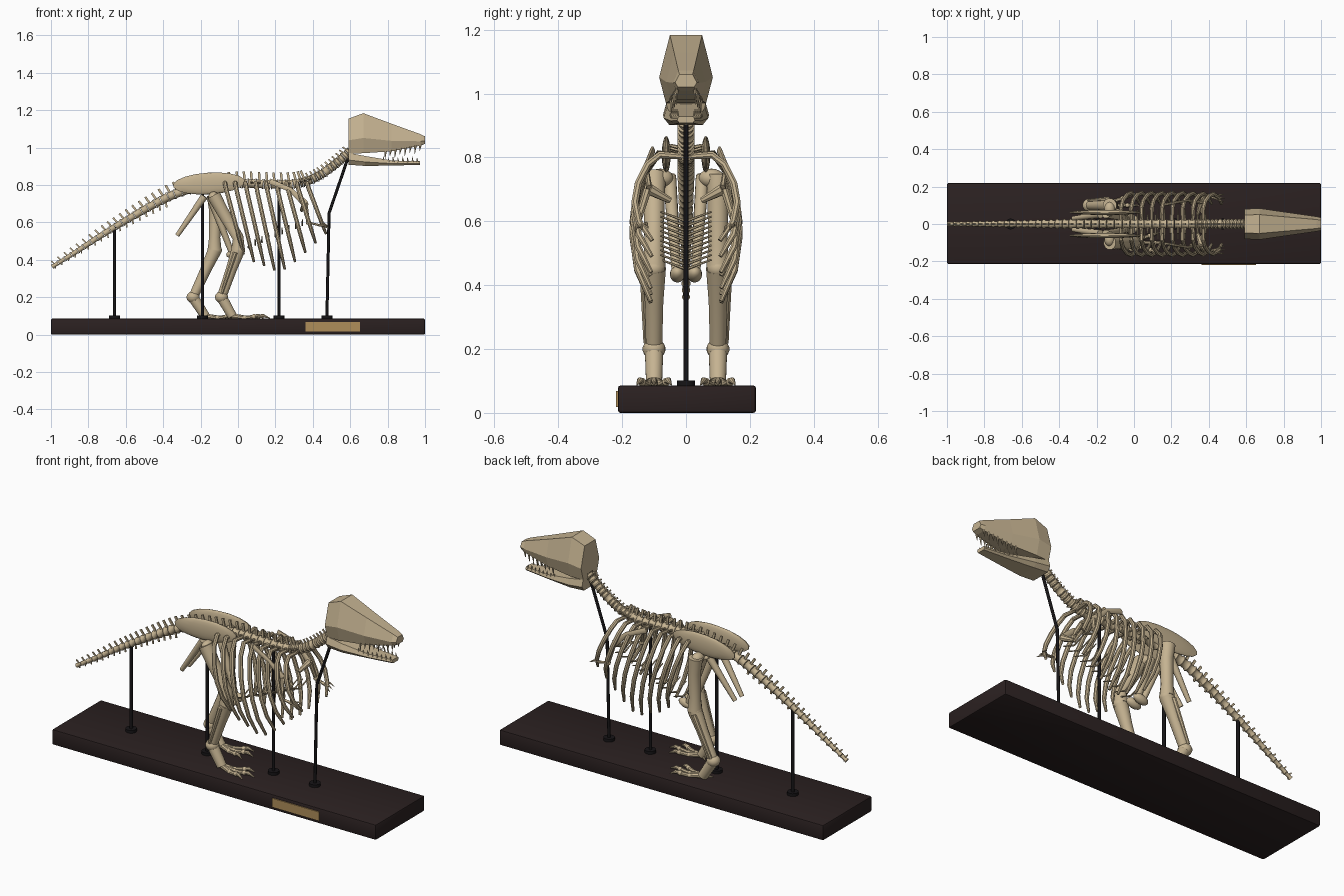
import bpy, bmesh, math
from mathutils import Vector, Matrix
from mathutils.bvhtree import BVHTree

if "Cube" in bpy.data.objects:
    bpy.data.objects.remove(bpy.data.objects["Cube"])


def material(name, rgb):
    m = bpy.data.materials.new(name)
    m.diffuse_color = (*rgb, 1)
    m.use_nodes = True
    m.node_tree.nodes["Principled BSDF"].inputs["Base Color"].default_value = m.diffuse_color
    return m


BONE = material("bone", (0.56, 0.45, 0.285))
WOOD = material("dark wood", (0.024, 0.015, 0.015))
METAL = material("black metal", (0.008, 0.007, 0.008))
BRASS = material("brass", (0.43, 0.27, 0.10))
HOLE = material("skull opening", (0.012, 0.008, 0.007))


def finish(bm, name, mat, smooth=True):
    bmesh.ops.recalc_face_normals(bm, faces=bm.faces)
    me = bpy.data.meshes.new(name)
    bm.to_mesh(me)
    bm.free()
    me.materials.append(mat)
    ob = bpy.data.objects.new(name, me)
    bpy.context.collection.objects.link(ob)
    if smooth:
        bpy.ops.object.select_all(action='DESELECT')
        ob.select_set(True)
        bpy.context.view_layer.objects.active = ob
        bpy.ops.object.shade_smooth_by_angle(angle=math.radians(40))
    return ob


def loft(bm, rings):
    rings = [[bm.verts.new(p) for p in r] for r in rings]
    n = len(rings[0])
    for a, b in zip(rings, rings[1:]):
        for i in range(n):
            bm.faces.new((a[i], a[(i + 1) % n], b[(i + 1) % n], b[i]))
    bm.faces.new(rings[0][::-1])
    bm.faces.new(rings[-1])


def tube(bm, pts, radii, n=8, ref=(0, 1, 0), flat=1.0):
    """Sweep a round section along a polyline; flat scales it along ref."""
    pts = [Vector(p) for p in pts]
    if not isinstance(radii, (list, tuple)):
        radii = [radii] * len(pts)
    rings, ref = [], Vector(ref)
    for i, p in enumerate(pts):
        t = (pts[min(i + 1, len(pts) - 1)] - pts[max(i - 1, 0)]).normalized()
        u = (ref - t * ref.dot(t)).normalized()
        v = t.cross(u)
        rings.append([p + radii[i] * (u * flat * math.cos(a) + v * math.sin(a))
                      for a in (math.tau * (k + 0.5) / n for k in range(n))])
    loft(bm, rings)


def ball(bm, c, s, tilt=0.0):
    m = Matrix.Translation(c) @ Matrix.Rotation(tilt, 4, 'Y') @ Matrix.Diagonal((*s, 1))
    bmesh.ops.create_uvsphere(bm, u_segments=14, v_segments=9, radius=1, matrix=m)


def box(bm, c, s):
    bmesh.ops.create_cube(bm, size=1, matrix=Matrix.Translation(c) @ Matrix.Diagonal((*s, 1)))


# Display base and plaque
bm = bmesh.new()
box(bm, (0, 0.003, 0.043), (2, 0.432, 0.086))
bmesh.ops.bevel(bm, geom=bm.edges[:], offset=0.008, segments=2, affect='EDGES', profile=0.5)
finish(bm, "display_base", WOOD)
bm = bmesh.new()
box(bm, (0.507, -0.215, 0.043), (0.29, 0.008, 0.05))
finish(bm, "plaque", BRASS, False)

# Support rods with foot discs
bm = bmesh.new()
for pts, r in (([(-0.66, 0, 0.08), (-0.66, 0, 0.575)], 0.009),
               ([(-0.19, 0, 0.08), (-0.19, 0, 0.79)], 0.009),
               ([(0.22, 0, 0.08), (0.22, 0, 0.79)], 0.008),
               ([(0.475, 0, 0.08), (0.487, 0, 0.65), (0.595, 0, 0.965)], 0.008)):
    tube(bm, pts, r, 10)
    x = pts[0][0]
    tube(bm, [(x, 0, 0.08), (x, 0, 0.102)], 0.029, 18)
finish(bm, "support_rods", METAL)

# Spine path: smooth curve through key points, walked at even steps
KEYS = [(-0.995, 0.362), (-0.87, 0.44), (-0.74, 0.525), (-0.6, 0.61), (-0.47, 0.685),
        (-0.34, 0.75), (-0.2, 0.79), (0, 0.808), (0.2, 0.803), (0.32, 0.808),
        (0.42, 0.842), (0.52, 0.91), (0.61, 0.99)]
keys = [Vector((x, 0, z)) for x, z in KEYS]
dense = []
for i in range(len(keys) - 1):
    p0, p1, p2, p3 = (keys[min(max(i + k, 0), len(keys) - 1)] for k in (-1, 0, 1, 2))
    for s in range(20):
        t = s / 20
        dense.append(0.5 * (2 * p1 + (p2 - p0) * t + (2 * p0 - 5 * p1 + 4 * p2 - p3) * t * t
                            + (3 * p1 - p0 - 3 * p2 + p3) * t ** 3))
dense.append(keys[-1])
nodes, run = [dense[0]], 0
for a, b in zip(dense, dense[1:]):
    run += (b - a).length
    step = 0.04 if b.x < 0.33 else 0.026
    if run >= step:
        nodes.append(b)
        run -= step

# Vertebrae, upright spines and tail chevrons
bm, sp, ch = bmesh.new(), bmesh.new(), bmesh.new()
for a, b in zip(nodes, nodes[1:]):
    d = (b - a).normalized()
    c, up = (a + b) / 2, Vector((-d.z, 0, d.x))
    g = min(1, (c.x + 1) / 0.65)
    r = 0.012 + 0.016 * g
    tube(bm, [a + (b - a) * f for f in (0.03, 0.25, 0.75, 0.97)], [r, r * 0.8, r * 0.8, r], 10)
    neck = c.x > 0.36
    h = r + (0.016 if neck else 0.016 + 0.02 * g)
    w = 0.006 if neck else 0.005 + 0.004 * g
    tube(sp, [c + up * r * 0.5, c + up * h - d * 0.006], w, 4, flat=0.6)
    if -0.07 < c.x < 0.4:
        for s in (-1, 1):
            tube(sp, [c, c + Vector((0, s * 0.05, 0.012))], [0.008, 0.005], 6, (1, 0, 0))
    if c.x < -0.36:
        tube(ch, [c - up * r * 0.5, c - up * (r + 0.016 * g + 0.004) - d * 0.01], w * 0.8, 4, flat=0.6)
finish(bm, "vertebrae", BONE)
finish(sp, "neural_spines", BONE, False)
finish(ch, "tail_chevrons", BONE, False)

# Ribs: x leans forward as the rib drops
bm = bmesh.new()
for i, zb in enumerate((0.43, 0.39, 0.37, 0.345, 0.35, 0.39, 0.44, 0.49, 0.54)):
    xt, wide = -0.07 + 0.055 * i, 1 - 0.012 * max(0, i - 5)
    for s in (-1, 1):
        pts = [(xt + 0.1 * max(0, f), s * y * wide, 0.803 - (0.803 - zb) * f) for y, f in
               ((0.012, 0), (0.085, -0.02), (0.125, 0.1), (0.155, 0.32), (0.166, 0.55), (0.152, 0.78), (0.11, 1))]
        tube(bm, pts, [0.01, 0.012, 0.012, 0.012, 0.012, 0.011, 0.007], 8, (1, 0, 0))
finish(bm, "ribs", BONE)

# Belly ribs: thin shallow V shapes along a sloping line
bm = bmesh.new()
for i in range(11):
    f = i / 10
    x, z = 0.02 + 0.36 * f, 0.45 + 0.15 * f
    tube(bm, [(x, -0.08, z + 0.03), (x, 0, z), (x, 0.08, z + 0.03)], [0.003, 0.005, 0.003], 6, (1, 0, 0))
finish(bm, "belly_ribs", BONE)

# Pelvis
bm = bmesh.new()
for s in (-1, 1):
    ball(bm, (-0.155, s * 0.062, 0.808), (0.198, 0.014, 0.058), -0.06)
    tube(bm, [(-0.15, s * 0.052, 0.74), (-0.035, s * 0.03, 0.44)], [0.022, 0.015], 10)
    ball(bm, (-0.02, s * 0.027, 0.434), (0.045, 0.024, 0.024), -0.25)
    tube(bm, [(-0.18, s * 0.05, 0.74), (-0.325, s * 0.03, 0.53)], [0.02, 0.012], 10)
finish(bm, "pelvis", BONE)

# Hind legs: near one strides forward
for s, name, knee, ankle, foot in ((-1, "near", 0.0, -0.088, -0.03), (1, "far", -0.125, -0.24, -0.175)):
    y = s * 0.1
    bm = bmesh.new()
    tube(bm, [(-0.13, y, 0.745), (-0.12 + (knee + 0.12) * 0.3, y, 0.66),
              (knee, y, 0.52), (knee, y, 0.455)], [0.038, 0.034, 0.031, 0.038], 12)
    ball(bm, (-0.13, s * 0.08, 0.735), (0.03, 0.04, 0.03))
    ball(bm, (knee, y, 0.452), (0.04, 0.036, 0.034))
    tube(bm, [(knee, y, 0.45), (knee * 0.6 + ankle * 0.4, y, 0.35), (ankle, y, 0.2)], [0.038, 0.03, 0.026], 12)
    tube(bm, [(knee - 0.015, y + s * 0.032, 0.44), (ankle, y + s * 0.025, 0.22)], [0.014, 0.009], 8)
    ball(bm, (ankle, y, 0.2), (0.036, 0.036, 0.032))
    tube(bm, [(ankle, y, 0.2), (foot, y, 0.098)], [0.03, 0.026], 12)
    finish(bm, name + "_hind_leg", BONE)
    bm = bmesh.new()
    for k in (-1, 0, 1):
        reach = 0.2 if k == 0 else 0.165
        pts = [(foot + reach * f, y + k * 0.054 * f, z) for f, z in
               ((0, 0.1), (0.4, 0.09), (0.7, 0.097), (0.82, 0.102), (1, 0.088))]
        tube(bm, pts, [0.015, 0.011, 0.01, 0.01, 0.002], 8)
        for j in (1, 2):
            ball(bm, pts[j], (0.013, 0.013, 0.013))
    tube(bm, [(foot, y, 0.1), (foot - 0.04, y - s * 0.03, 0.09)], [0.01, 0.003], 8)
    finish(bm, name + "_toes", BONE)

# Shoulder blades and small arms
bm = bmesh.new()
for s in (-1, 1):
    tube(bm, [(0.17, s * 0.105, 0.82), (0.28, s * 0.125, 0.775), (0.36, s * 0.115, 0.70)],
         [0.016, 0.013, 0.02], 8, (0, 1, 0), 0.5)
    tube(bm, [(0.36, s * 0.115, 0.70), (0.34, s * 0.05, 0.665)], [0.018, 0.01], 8, (0, 0, 1))
    tube(bm, [(0.36, s * 0.12, 0.70), (0.375, s * 0.15, 0.6)], [0.013, 0.01], 8)
    ball(bm, (0.375, s * 0.15, 0.6), (0.013, 0.013, 0.013))
    for k in (-1, 1):
        tube(bm, [(0.375, s * 0.15, 0.6), (0.435, s * 0.142 + k * 0.006, 0.585)], 0.006, 6)
    for k in (-1, 0, 1):
        tube(bm, [(0.43, s * 0.142, 0.585), (0.46, s * 0.14 + k * 0.016, 0.588 + k * 0.006),
                  (0.485, s * 0.138 + k * 0.02, 0.572 + k * 0.006)], [0.006, 0.005, 0.001], 6)
finish(bm, "arms", BONE)

# Skull: six-sided lofted sections (x, half width, bottom, top)
bm = bmesh.new()
loft(bm, [[(x, w * a, zb + (zt - zb) * f) for a, f in
           ((0.75, 0), (1, 0.38), (0.6, 1), (-0.6, 1), (-1, 0.38), (-0.75, 0))]
          for x, w, zb, zt in ((0.592, 0.08, 0.968, 1.155), (0.67, 0.084, 0.97, 1.184),
                               (0.82, 0.062, 0.98, 1.128), (0.975, 0.04, 1.01, 1.072), (1.0, 0.034, 1.02, 1.06))])
tree = BVHTree.FromBMesh(bm)
finish(bm, "skull", BONE, False)

# Skull openings: thin dark discs laid on the skull sides
bm = bmesh.new()
for x, z, rx, rz in ((0.617, 1.062, 0.023, 0.046), (0.69, 1.11, 0.025, 0.03), (0.81, 1.077, 0.045, 0.026)):
    for s in (-1, 1):
        loc, nor, _, _ = tree.ray_cast(Vector((x, s, z)), Vector((0, -s, 0)))
        if nor.y * s < 0:
            nor = -nor
        u = (Vector((1, 0, 0)) - nor * nor.x).normalized()
        rot = Matrix((u, nor.cross(u), nor)).transposed().to_4x4()
        bmesh.ops.create_cone(bm, cap_ends=True, segments=20, radius1=1, radius2=1, depth=0.014,
                              matrix=Matrix.Translation(loc) @ rot @ Matrix.Diagonal((rx, rz, 1, 1)))
finish(bm, "skull_openings", HOLE)

# Lower jaw
bm = bmesh.new()
loft(bm, [[(x, w * a, zb + (zt - zb) * f) for a, f in
           ((0.75, 0), (1, 0.4), (0.85, 1), (-0.85, 1), (-1, 0.4), (-0.75, 0))]
          for x, w, zb, zt in ((0.592, 0.072, 0.908, 0.972), (0.68, 0.07, 0.902, 0.955),
                               (0.83, 0.048, 0.904, 0.93), (0.972, 0.028, 0.908, 0.928))])
finish(bm, "lower_jaw", BONE, False)

# Teeth
bm = bmesh.new()
for i in range(8):
    f = i / 7
    for s in (-1, 1):
        x, y, z = 0.79 + 0.185 * f, s * (0.046 - 0.018 * f), 0.985 + 0.03 * f
        tube(bm, [(x, y, z), (x - 0.004, y, z - 0.046 + 0.012 * (i % 2))], [0.007, 0.001], 6)
        x, y = 0.78 + 0.18 * f, s * (0.047 - 0.022 * f)
        tube(bm, [(x, y, 0.922), (x - 0.003, y, 0.952 - 0.006 * (i % 2))], [0.006, 0.001], 6)
finish(bm, "teeth", BONE)
